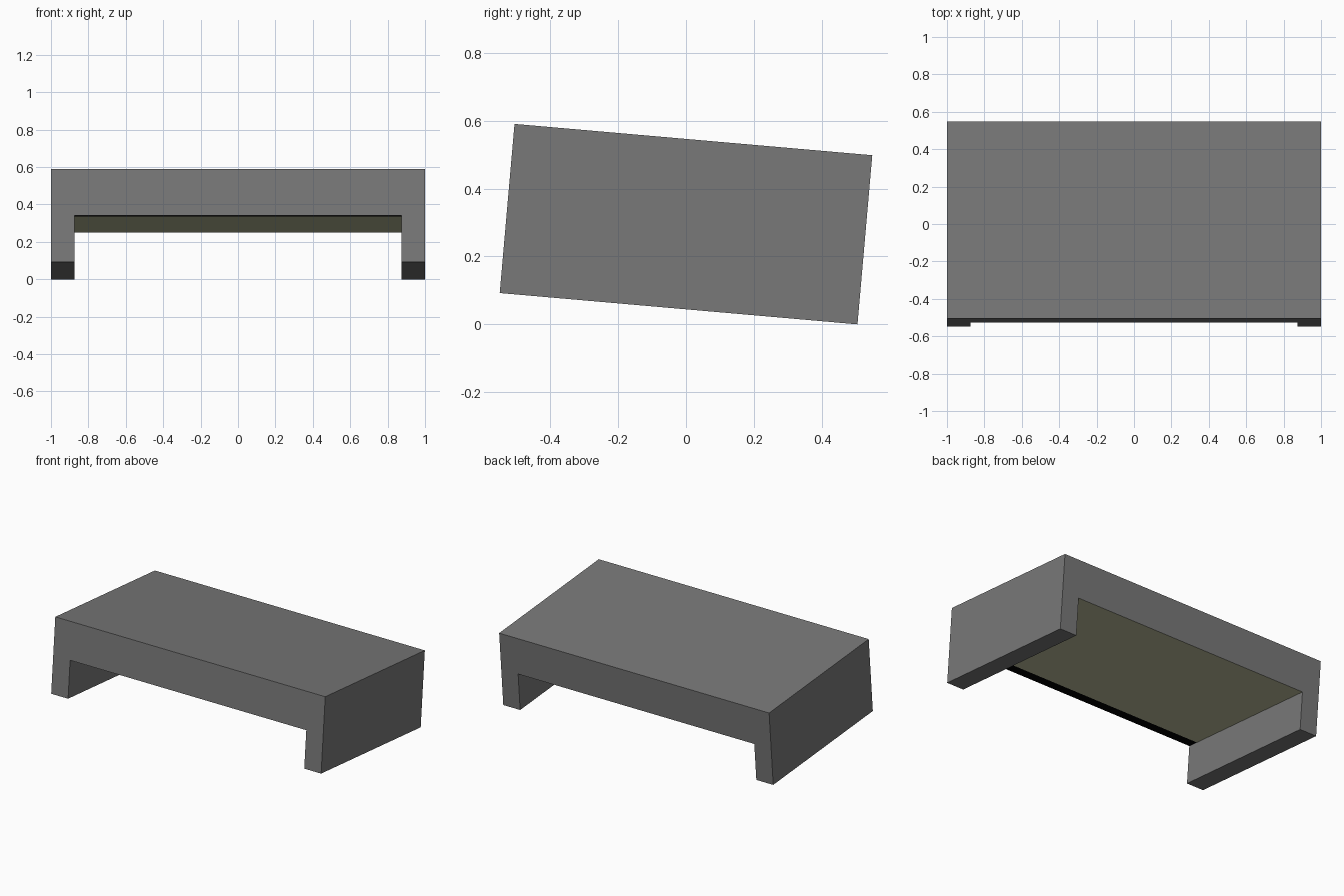
import bpy, bmesh, math
from mathutils import Matrix, Vector

if "Cube" in bpy.data.objects:
    bpy.data.objects.remove(bpy.data.objects["Cube"])

def mat(name, rgb):
    m = bpy.data.materials.new(name)
    m.diffuse_color = (*rgb, 1)
    m.use_nodes = True
    m.node_tree.nodes["Principled BSDF"].inputs["Base Color"].default_value = m.diffuse_color
    return m

DEPTH, HEIGHT, LEG, GAP, STRIP = 1.058, 0.5, 0.125, 0.25, 0.07
front = -DEPTH / 2

# Bridge-shaped profile, extruded from front to back
half = [(1, HEIGHT), (1, 0), (1 - LEG, 0), (1 - LEG, GAP)]
profile = half + [(-x, z) for x, z in reversed(half)]
bm = bmesh.new()
face = bm.faces.new([bm.verts.new((x, front, z)) for x, z in profile])
ext = bmesh.ops.extrude_face_region(bm, geom=[face])
bmesh.ops.translate(bm, vec=(0, DEPTH, 0),
                    verts=[v for v in ext["geom"] if isinstance(v, bmesh.types.BMVert)])
bmesh.ops.recalc_face_normals(bm, faces=bm.faces)

# Cut the inner underside into a dark front strip and a panel
under = [f for f in bm.faces
         if f.normal.z < -0.9 and abs(f.calc_center_median().z - GAP) < 0.01]
geom = under + list({e for f in under for e in f.edges}) + list({v for f in under for v in f.verts})
bmesh.ops.bisect_plane(bm, geom=geom, plane_co=Vector((0, front + STRIP, 0)),
                       plane_no=Vector((0, 1, 0)))
for f in bm.faces:
    c = f.calc_center_median()
    if f.normal.z < -0.9 and abs(c.z - GAP) < 0.01:
        f.material_index = 2 if c.y < front + STRIP else 1

# Lean the whole body back by five degrees and stand it on the floor
bm.transform(Matrix.Rotation(math.radians(-5), 4, 'X'))
low = min(v.co.z for v in bm.verts)
ys = [v.co.y for v in bm.verts]
bmesh.ops.translate(bm, verts=bm.verts, vec=(0, -(min(ys) + max(ys)) / 2, -low))

mesh = bpy.data.meshes.new("tilted_bridge_body")
bm.to_mesh(mesh)
bm.free()
for m in (mat("grey", (0.19, 0.19, 0.19)),
          mat("olive_underside", (0.52, 0.53, 0.34)),
          mat("black_edge", (0.0, 0.0, 0.0))):
    mesh.materials.append(m)
bpy.context.collection.objects.link(bpy.data.objects.new("tilted_bridge_body", mesh))
